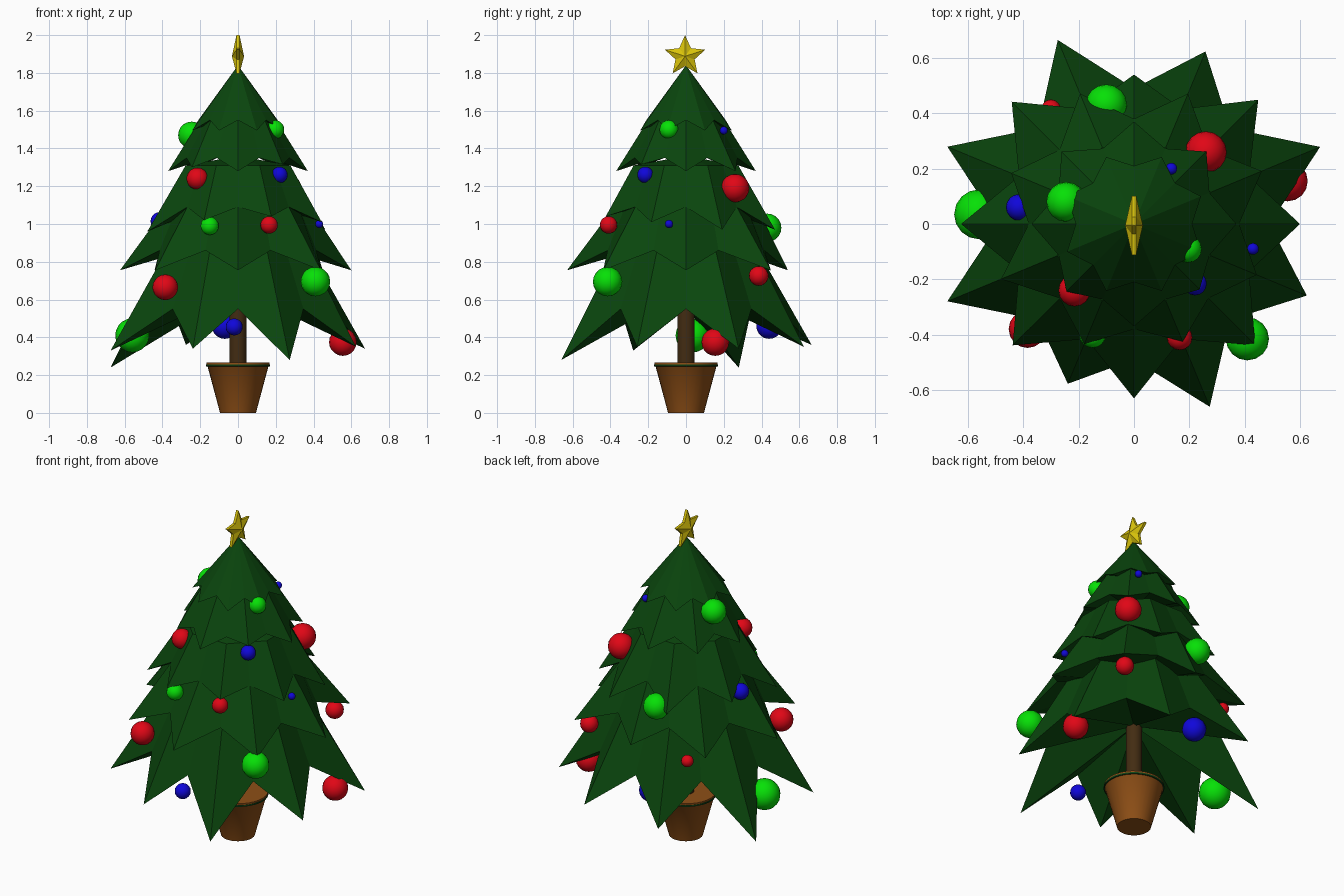
import bpy, bmesh
from math import sin, cos, pi, radians

if "Cube" in bpy.data.objects:
    bpy.data.objects.remove(bpy.data.objects["Cube"])


def material(name, rgb):
    m = bpy.data.materials.new(name)
    m.diffuse_color = (*rgb, 1)
    m.use_nodes = True
    m.node_tree.nodes["Principled BSDF"].inputs["Base Color"].default_value = m.diffuse_color
    return m


GREEN = material("needles", (0.003, 0.06, 0.004))
BARK = material("bark", (0.055, 0.025, 0.006))
CLAY = material("clay", (0.27, 0.078, 0.008))
BAND = material("band", (0.005, 0.06, 0.008))
GOLD = material("gold", (0.7, 0.55, 0.003))
BALL = {"green": material("green_ball", (0.002, 0.75, 0.002)),
        "red": material("red_ball", (0.75, 0.002, 0.008)),
        "blue": material("blue_ball", (0.005, 0.002, 0.7))}


def mesh_object(name, verts, faces, mat):
    me = bpy.data.meshes.new(name)
    me.from_pydata(verts, [], faces)
    bm = bmesh.new()
    bm.from_mesh(me)
    bmesh.ops.recalc_face_normals(bm, faces=bm.faces)
    bm.to_mesh(me)
    bm.free()
    me.materials.append(mat)
    ob = bpy.data.objects.new(name, me)
    bpy.context.collection.objects.link(ob)
    return ob


def smooth(ob, angle=35):
    bpy.ops.object.select_all(action='DESELECT')
    ob.select_set(True)
    bpy.context.view_layer.objects.active = ob
    bpy.ops.object.shade_smooth_by_angle(angle=radians(angle))


def lathe(name, profile, mat, n=32):
    """Revolve (radius, z) points around z and cap both ends."""
    verts = [(r * cos(2 * pi * i / n), r * sin(2 * pi * i / n), z)
             for r, z in profile for i in range(n)]
    faces = [(j * n + i, j * n + (i + 1) % n, (j + 1) * n + (i + 1) % n, (j + 1) * n + i)
             for j in range(len(profile) - 1) for i in range(n)]
    last = (len(profile) - 1) * n
    faces += [tuple(range(n)), tuple(range(last, last + n))]
    smooth(mesh_object(name, verts, faces, mat))


def tier(name, apex, valley, tips, offset, hollow, neck=None):
    """Pleated cone: eight drooping points with valleys between, hollowed below.
    neck = (ridge radius, valley radius, z) of the upper ring under the next tier."""
    verts = [(0, 0, apex), (0, 0, hollow)]
    top = []
    for k, (r, z) in enumerate(tips):
        a = radians(offset + 45 * k)
        b = a + radians(22.5)
        verts += [(r * cos(a), r * sin(a), z),
                  (valley[0] * cos(b), valley[0] * sin(b), valley[1])]
        if neck:
            top += [(neck[0] * cos(a), neck[0] * sin(a), neck[2]),
                    (neck[1] * cos(b), neck[1] * sin(b), neck[2])]
    faces = []
    for i in range(16):
        p, q = 2 + i, 2 + (i + 1) % 16
        faces.append((1, q, p))
        if neck:
            faces += [(p, q, q + 16, p + 16), (0, p + 16, q + 16)]
        else:
            faces.append((0, p, q))
    mesh_object(name, verts + top, faces, GREEN)


# pot, coloured band and trunk
lathe("pot", [(0.095, 0), (0.16, 0.242), (0.168, 0.25), (0.168, 0.266)], CLAY)
lathe("pot_band", [(0.158, 0.245), (0.17, 0.247), (0.17, 0.256), (0.158, 0.258)], BAND)
lathe("trunk", [(0.046, 0.24), (0.046, 0.75)], BARK, 16)

# five tiers of branches, bottom to top
tier("branches_1", 1.05, (0.49, 0.55),
     [(0.728, 0.34), (0.675, 0.35), (0.72, 0.36), (0.73, 0.24),
      (0.73, 0.33), (0.625, 0.34), (0.715, 0.28), (0.676, 0.35)], 22.5, 0.65,
     (0.325, 0.30, 1.0))
tier("branches_2", 1.15, (0.45, 0.86),
     [(r, 0.755) for r in (0.6, 0.635, 0.54, 0.625, 0.625, 0.62, 0.63, 0.62)], 0, 0.94,
     (0.365, 0.34, 1.11))
tier("branches_3", 1.36, (0.38, 1.09),
     [(0.5, 0.97), (0.51, 0.97), (0.51, 0.97), (0.48, 1.0),
      (0.52, 0.96), (0.47, 1.02), (0.46, 1.04), (0.48, 1.01)], 22.5, 1.16,
     (0.3, 0.275, 1.31))
tier("branches_4", 1.6, (0.295, 1.35),
     [(0.37, 1.28), (0.37, 1.28), (0.37, 1.28), (0.37, 1.28),
      (0.37, 1.28), (0.345, 1.3), (0.37, 1.28), (0.335, 1.315)], 0, 1.40,
     (0.195, 0.175, 1.56))
tier("branches_5", 1.84, (0.21, 1.55), [(0.262, 1.495)] * 8, 22.5, 1.59)

# five-pointed star facing sideways, raised in the middle, with a thin rim
cz, cy = 1.888, -0.005
verts = [(0.032, cy, cz), (-0.032, cy, cz)]
for i in range(10):
    r = 0.112 if i % 2 == 0 else 0.053
    for x in (0.008, -0.008):
        verts.append((x, cy + r * sin(pi * i / 5), cz + r * cos(pi * i / 5)))
faces = []
for i in range(10):
    p, q = 2 + 2 * i, 2 + 2 * ((i + 1) % 10)
    faces += [(0, p, q), (1, q + 1, p + 1), (p, p + 1, q + 1, q)]
mesh_object("star", verts, faces, GOLD)

# baubles: x, y, z, radius
baubles = {
    "green": [(-0.245, 0.08, 1.47, 0.072), (0.195, -0.09, 1.5, 0.05),
              (-0.15, -0.40, 0.99, 0.048), (0.41, -0.415, 0.695, 0.078),
              (-0.56, 0.035, 0.41, 0.09), (-0.10, 0.43, 0.98, 0.075)],
    "red": [(-0.215, -0.24, 1.24, 0.058), (0.26, 0.26, 1.19, 0.075),
            (0.165, -0.41, 0.995, 0.046), (-0.385, -0.38, 0.665, 0.068),
            (0.39, 0.385, 0.725, 0.052), (0.555, 0.155, 0.375, 0.073),
            (-0.3, 0.415, 0.69, 0.035)],
    "blue": [(0.22, -0.215, 1.26, 0.043), (-0.415, 0.06, 1.015, 0.048),
             (0.43, -0.09, 1.0, 0.021), (0.135, 0.2, 1.495, 0.021),
             (-0.07, 0.44, 0.46, 0.068), (-0.02, -0.51, 0.455, 0.045)]}
for colour, spots in baubles.items():
    for i, (x, y, z, r) in enumerate(spots):
        bpy.ops.mesh.primitive_uv_sphere_add(segments=16, ring_count=10,
                                             radius=r, location=(x, y, z))
        ob = bpy.context.object
        ob.name = f"{colour}_bauble_{i + 1}"
        ob.data.materials.append(BALL[colour])
        smooth(ob, 60)
